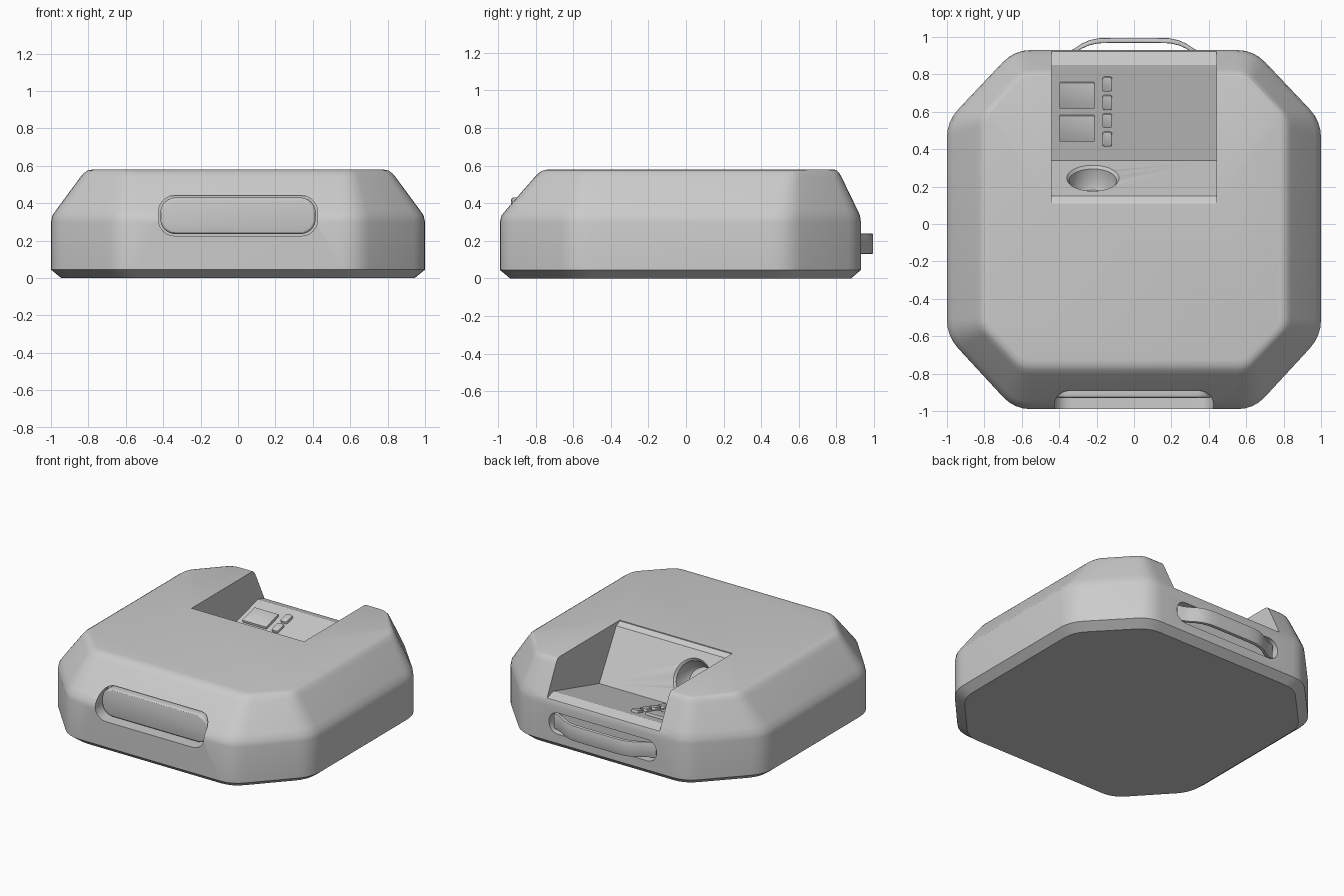
import bpy, bmesh, math
from mathutils import Matrix, Vector

if "Cube" in bpy.data.objects:
    bpy.data.objects.remove(bpy.data.objects["Cube"])


def loft(name, rings):
    """Closed solid through matching rings of points."""
    bm = bmesh.new()
    vs = [[bm.verts.new(p) for p in r] for r in rings]
    n = len(vs[0])
    for a, b in zip(vs, vs[1:]):
        for i in range(n):
            bm.faces.new((a[i], a[(i + 1) % n], b[(i + 1) % n], b[i]))
    bm.faces.new(vs[0][::-1])
    bm.faces.new(vs[-1])
    bmesh.ops.recalc_face_normals(bm, faces=bm.faces)
    me = bpy.data.meshes.new(name)
    bm.to_mesh(me)
    bm.free()
    ob = bpy.data.objects.new(name, me)
    bpy.context.collection.objects.link(ob)
    return ob


def prism(name, outline, d0, d1, m=Matrix()):
    return loft(name, [[m @ Vector((x, y, d)) for x, y in outline] for d in (d0, d1)])


def rounded_rect(w, h, r, n=6):
    pts = []
    for k, (sx, sy) in enumerate(((1, 1), (-1, 1), (-1, -1), (1, -1))):
        for i in range(n + 1):
            a = math.pi / 2 * (k + i / n)
            pts.append((sx * (w / 2 - r) + r * math.cos(a), sy * (h / 2 - r) + r * math.sin(a)))
    return pts


def octagon(x, cx, front, back, yf, yb, r):
    """Chamfered rectangle whose eight corners are rounded by r."""
    c = [Vector(p) for p in ((x, yf), (x, yb), (cx, back), (-cx, back),
                             (-x, yb), (-x, yf), (-cx, front), (cx, front))]
    out = []
    for i, p in enumerate(c):
        a = p + (c[i - 1] - p).normalized() * r
        b = p + (c[(i + 1) % 8] - p).normalized() * r
        for t in (0, .25, .5, .75, 1):
            out.append(a * (1 - t) ** 2 + p * 2 * t * (1 - t) + b * t * t)
    return out


def activate(ob):
    bpy.ops.object.select_all(action='DESELECT')
    ob.select_set(True)
    bpy.context.view_layer.objects.active = ob


def cut(ob, cutter):
    cutter.hide_render = True
    mod = ob.modifiers.new("cut", 'BOOLEAN')
    mod.operation, mod.solver, mod.object = 'DIFFERENCE', 'EXACT', cutter
    activate(ob)
    bpy.ops.object.modifier_apply(modifier=mod.name)
    bpy.data.objects.remove(cutter)


def finish(ob, bevel=0, segments=2):
    activate(ob)
    if bevel:
        mod = ob.modifiers.new("bevel", 'BEVEL')
        mod.width, mod.segments = bevel, segments
        bpy.ops.object.modifier_apply(modifier=mod.name)
    bpy.ops.object.shade_smooth_by_angle(angle=math.radians(30))


# Main shell: octagonal rings, upright below and sloping in above
low = octagon(1, .64, -.99, .93, -.60, .55, .09)
high = octagon(.81, .60, -.765, .805, -.55, .575, .05)
rings = [[(p.x * .945, p.y * .945, 0) for p in low], [(*p, .045) for p in low]]
for z, t in ((.30, 0), (.335, .04), (.37, .17), (.54, .83), (.562, .93), (.575, 1.03), (.58, 1.17)):
    rings.append([(*a.lerp(b, t), z) for a, b in zip(low, high)])
body = loft("body_shell", rings)

# Control bay notched into the top and back
side = Matrix(((0, 0, 1, 0), (1, 0, 0, 0), (0, 1, 0, 0), (0, 0, 0, 1)))
bay = [(.11, .7), (.11, .574), (.15, .555), (.34, .22), (.85, .36), (.94, .335), (1.1, .335), (1.1, .7)]
cut(body, prism("bay_cutter", bay, -.44, .44, side))

# Round port in the sloping bay wall
normal = Vector((0, .335, .19)).normalized()
port = Matrix.Translation((-.22, .245, .3875)) @ normal.to_track_quat('Z', 'Y').to_matrix().to_4x4()
port_rings = []
for r, d in ((.155, .015), (.14, 0), (.127, -.015), (.12, -.10), (.10, -.13)):
    port_rings.append([port @ Vector((r * math.cos(k * math.pi / 20), r * math.sin(k * math.pi / 20), d))
                       for k in range(40)])
cut(body, loft("port_cutter", port_rings))

# Front and back slots
upright = Matrix.Rotation(math.pi / 2, 4, 'X')
front = Matrix.Translation((0, 0, .333)) @ upright
back = Matrix.Translation((0, 0, .185)) @ upright
cut(body, prism("front_slot_cutter", rounded_rect(.85, .215, .085), .86, 1.1, front))
cut(body, prism("back_slot_cutter", rounded_rect(.84, .15, .07), -1.1, -.875, back))
finish(body)

# Front panel set inside its slot
finish(prism("front_panel", rounded_rect(.83, .195, .08), .85, .93, front), .015, 3)

# Carry strap bowing out of the back slot
half = [(.40, .895), (.36, .905), (.32, .925), (.28, .952), (.24, .97), (.19, .981), (.12, .983)]
path = half + [(-x, y) for x, y in half[::-1]]
strap = [(x, y + .012) for x, y in path] + [(x, y - .015) for x, y in path[::-1]]
finish(prism("carry_strap", strap, .13, .238), .006, 2)

# Screens and buttons on the sloping bay floor
tilt = math.atan2(.14, .51)


def on_floor(name, x, y, w, h, r, bevel):
    m = Matrix.Translation((x, y, .22 + (y - .34) * math.tan(tilt))) @ Matrix.Rotation(tilt, 4, 'X')
    finish(prism(name, rounded_rect(w, h / math.cos(tilt), r, 3), -.02, .018, m), bevel)


for i, y in enumerate((.69, .513)):
    on_floor(f"screen_{i + 1}", -.305, y, .187, .138, .004, .003)
for i in range(4):
    on_floor(f"button_{i + 1}", -.143, .75 - i * .098, .052, .076, .012, .006)
